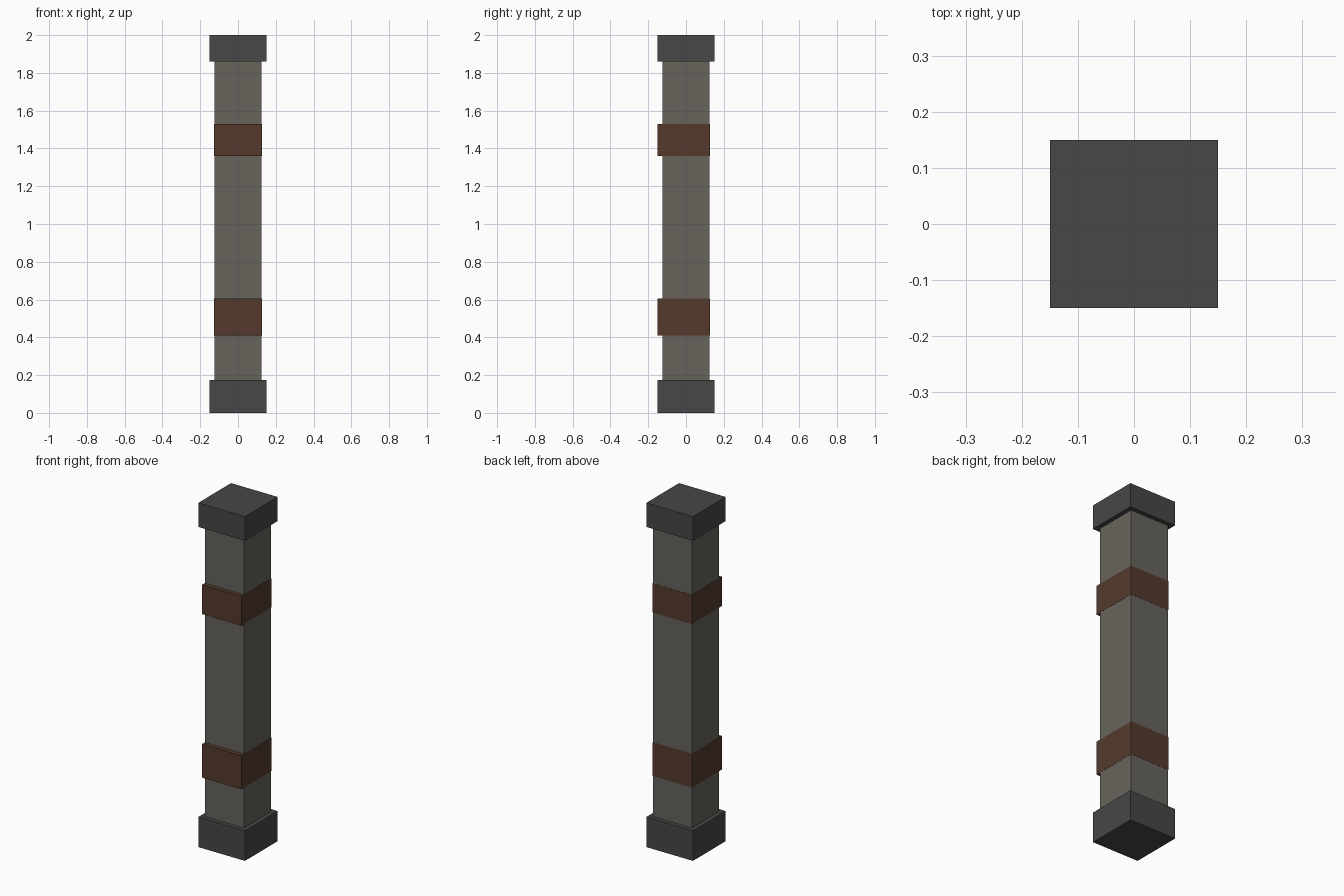
import bpy

cube = bpy.data.objects.get("Cube")
if cube:
    bpy.data.objects.remove(cube, do_unlink=True)


def material(name, rgb):
    mat = bpy.data.materials.new(name)
    mat.use_nodes = True
    mat.diffuse_color = (*rgb, 1)
    mat.node_tree.nodes["Principled BSDF"].inputs["Base Color"].default_value = (*rgb, 1)
    return mat


def box(name, low, high, mat):
    """Axis-aligned box between two corners."""
    centre = [(a + b) / 2 for a, b in zip(low, high)]
    bpy.ops.mesh.primitive_cube_add(size=1, location=centre)
    obj = bpy.context.object
    obj.name = name
    obj.scale = [b - a for a, b in zip(low, high)]
    bpy.ops.object.transform_apply(location=False, rotation=False, scale=True)
    obj.data.materials.append(mat)
    return obj


stone = material("warm grey stone", (0.135, 0.127, 0.107))
iron = material("dark grey", (0.063, 0.063, 0.063))
rust = material("rust brown", (0.09, 0.042, 0.027))

SHAFT, BLOCK, BAND = 0.125, 0.15, 0.126

# Square shaft running between the end blocks
box("shaft", (-SHAFT, -SHAFT, 0.17), (SHAFT, SHAFT, 1.87), stone)

# Wider blocks at both ends
for name, z0, z1 in (("base_block", 0, 0.175), ("top_block", 1.86, 2)):
    box(name, (-BLOCK, -BLOCK, z0), (BLOCK, BLOCK, z1), iron)

# Bands flush with sides and back, standing proud at the front
for name, z0, z1 in (("lower_band", 0.41, 0.605), ("upper_band", 1.36, 1.53)):
    box(name, (-BAND, -BLOCK, z0), (BAND, BAND, z1), rust)
